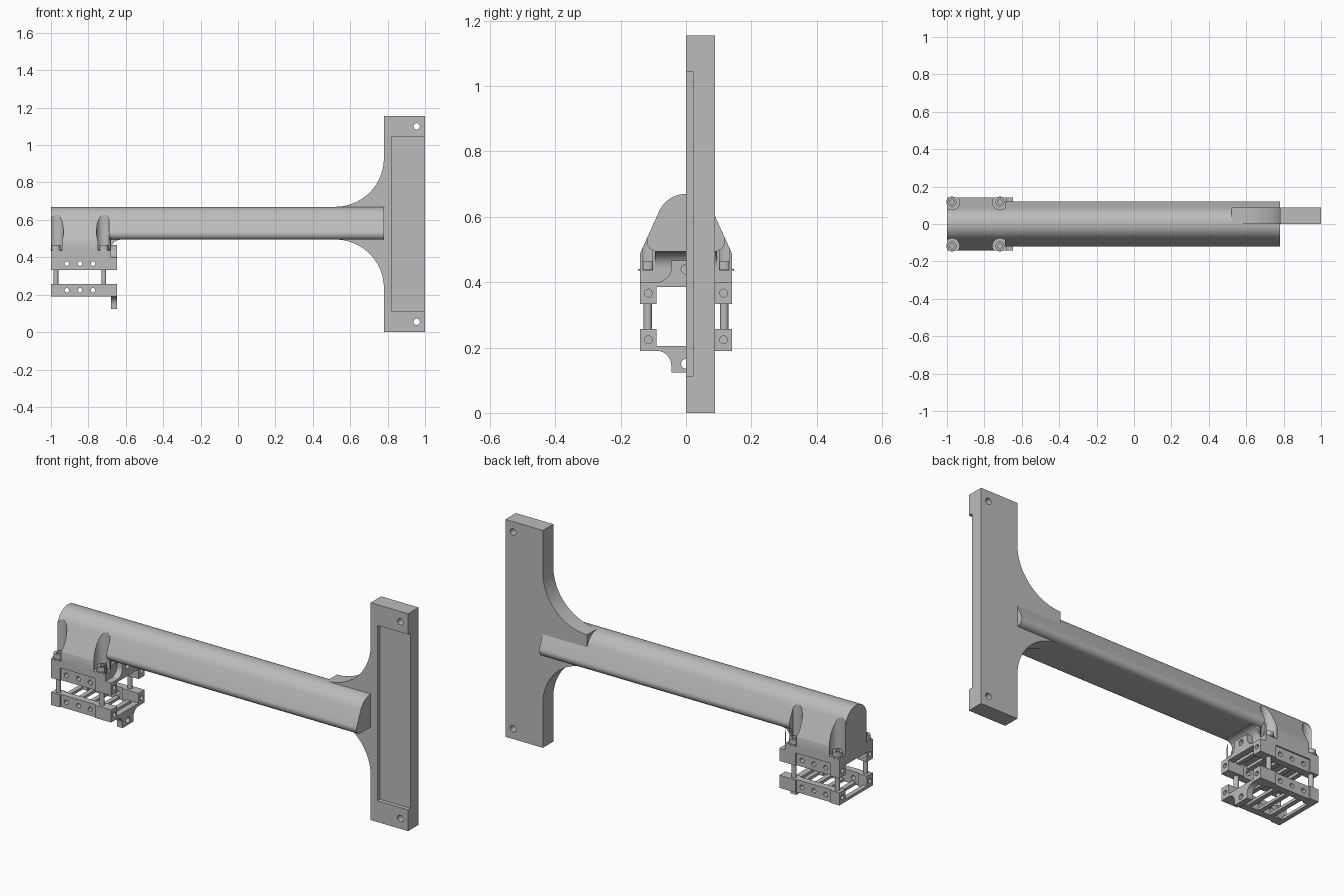
import bpy, bmesh, math
from mathutils import Vector, Matrix

cube = bpy.data.objects.get("Cube")
if cube:
    bpy.data.objects.remove(cube, do_unlink=True)

GREY = (0.5, 0.5, 0.5, 1)
mat = bpy.data.materials.new("plain grey")
mat.use_nodes = True
mat.diffuse_color = GREY
mat.node_tree.nodes["Principled BSDF"].inputs["Base Color"].default_value = GREY


def finish(name, bm):
    bmesh.ops.recalc_face_normals(bm, faces=bm.faces)
    me = bpy.data.meshes.new(name)
    bm.to_mesh(me)
    bm.free()
    me.materials.append(mat)
    ob = bpy.data.objects.new(name, me)
    bpy.context.collection.objects.link(ob)
    return ob


def prism(name, outline, lo, hi, axis):
    """Extrude a 2D outline: (y, z) along x, or (x, z) along y."""
    place = (lambda a, b: (lo, a, b)) if axis == "x" else (lambda a, b: (a, lo, b))
    step = Vector((hi - lo, 0, 0)) if axis == "x" else Vector((0, hi - lo, 0))
    bm = bmesh.new()
    face = bm.faces.new([bm.verts.new(place(a, b)) for a, b in outline])
    ext = bmesh.ops.extrude_face_region(bm, geom=[face])
    verts = [g for g in ext["geom"] if isinstance(g, bmesh.types.BMVert)]
    bmesh.ops.translate(bm, verts=verts, vec=step)
    return finish(name, bm)


def box(name, x, y, z):
    return prism(name, [(x[0], z[0]), (x[1], z[0]), (x[1], z[1]), (x[0], z[1])], *y, "y")


def cyl(name, centre, radius, length, axis="z", sides=32):
    bm = bmesh.new()
    rot = {"x": Matrix.Rotation(math.pi / 2, 4, "Y"),
           "y": Matrix.Rotation(math.pi / 2, 4, "X"), "z": Matrix()}[axis]
    bmesh.ops.create_cone(bm, cap_ends=True, segments=sides, radius1=radius, radius2=radius,
                          depth=length, matrix=Matrix.Translation(centre) @ rot)
    return finish(name, bm)


def cut(ob, cutters):
    for c in cutters:
        c.hide_render = True
        mod = ob.modifiers.new("cut", "BOOLEAN")
        mod.operation, mod.solver, mod.object = "DIFFERENCE", "EXACT", c
    bpy.context.view_layer.update()
    me = bpy.data.meshes.new_from_object(ob.evaluated_get(bpy.context.evaluated_depsgraph_get()))
    ob.modifiers.clear()
    ob.data = me
    for c in cutters:
        bpy.data.objects.remove(c, do_unlink=True)


def arc(cx, cz, r, start, end, n=20):
    return [(cx + r * math.cos(math.radians(start + (end - start) * i / n)),
             cz + r * math.sin(math.radians(start + (end - start) * i / n))) for i in range(n + 1)]


# Wall plate with curved gussets, recess and screw holes
plate = prism("wall_plate", [(1, 0), (1, 1.155), (0.78, 1.155)]
              + arc(0.52, 0.93, 0.26, 0, -90) + arc(0.52, 0.235, 0.26, 90, 0) + [(0.78, 0)],
              0, 0.088, "y")
cut(plate, [box("recess", (0.82, 1.1), (-0.1, 0.021), (0.113, 1.045))]
    + [cyl("hole", (0.955, 0.04, z), 0.017, 0.4, "y") for z in (0.055, 1.1)])

# Long arm with round top, sloping sides and soft lower edges
crown = arc(0, 0.58, 0.09, 25, 155, 28)
lower = arc(-0.088, 0.526, 0.032, 155, 270, 10)
prism("arm", crown + lower + [(-y, z) for y, z in reversed(lower)], -0.69, 0.78, "x")

# Wider end mount with screw pockets
BOLT_X, BOLT_Y = (-0.973, -0.717), 0.117
BOLTS = [(x, s * BOLT_Y) for x in BOLT_X for s in (-1, 1)]
mount = prism("end_mount", crown + [(-0.141, 0.487), (-0.141, 0.4), (0.141, 0.4), (0.141, 0.487)],
              -1, -0.68, "x")
cut(mount, [cyl("pocket", (x, y, 0.735), 0.04, 0.6) for x, y in BOLTS])
prism("mount_fillet", [(-0.69, 0.5), (-0.69, 0.443)] + arc(-0.63, 0.443, 0.05, 180, 90, 10)
      + [(-0.63, 0.5)], -0.095, 0.095, "y")

# Clamp frames: the upper one has its tab pointing up, the lower one down
for label, base, up in (("upper", 0.4, 1), ("lower", 0.19, -1)):
    def span(a, b):
        return tuple(sorted((base + up * a, base + up * b)))

    rail_z = span(-0.067, 0)
    web_z = span(-0.015, 0)
    mid = sum(rail_z) / 2
    for side, s in (("left", 1), ("right", -1)):
        outer = tuple(sorted((s * 0.09, s * 0.141)))
        inner = tuple(sorted((s * 0.098, s * 0.134)))
        for end, xs in (("inner", (-0.743, -0.647)), ("outer", (-1, -0.948))):
            block = box(f"{label}_{side}_{end}_block", xs, outer, rail_z)
            cut(block, [cyl("hole", (xs[0] if end == "outer" else xs[1], s * 0.115, mid),
                            0.012, 0.06, "x", 20)])
        rail = box(f"{label}_{side}_rail", (-0.95, -0.741), inner, rail_z)
        cut(rail, [cyl("hole", (x, s * 0.115, mid), 0.012, 0.2, "y", 20)
                   for x in (-0.915, -0.845, -0.775)])

    # Cross slats between the rails
    for i in range(5):
        x = -0.988 + i * 0.07
        box(f"{label}_slat_{i + 1}", (x - 0.012, x + 0.012), (-0.1, 0.1), web_z)

    # End bar with drilled, filleted tab
    half = [(0.092, -0.015), (0.092, 0)] + arc(0.09, 0.045, 0.045, 270, 180, 10) + [(0.045, 0.066)]
    shape = half + [(-y, z) for y, z in reversed(half)]
    tab = prism(f"{label}_tab", [(y, base + up * z) for y, z in shape], -0.68, -0.647, "x")
    cut(tab, [cyl("hole", (-0.66, 0, base + up * 0.04), 0.015, 0.2, "x")])

# Clamp bolts with socket heads and washers
for i, (x, y) in enumerate(BOLTS):
    cyl(f"bolt_shank_{i + 1}", (x, y, 0.33), 0.0125, 0.22, "z", 20)
    cyl(f"washer_{i + 1}", (x, y, 0.438), 0.03, 0.006)
    head = cyl(f"bolt_head_{i + 1}", (x, y, 0.45), 0.024, 0.03)
    cut(head, [cyl("socket", (x, y, 0.465), 0.013, 0.03, "z", 6)])

# Smooth the curved faces and keep hard edges sharp
bpy.ops.object.select_all(action="DESELECT")
for ob in bpy.context.scene.objects:
    if ob.type == "MESH":
        ob.select_set(True)
        bpy.context.view_layer.objects.active = ob
bpy.ops.object.shade_smooth_by_angle(angle=math.radians(30))
